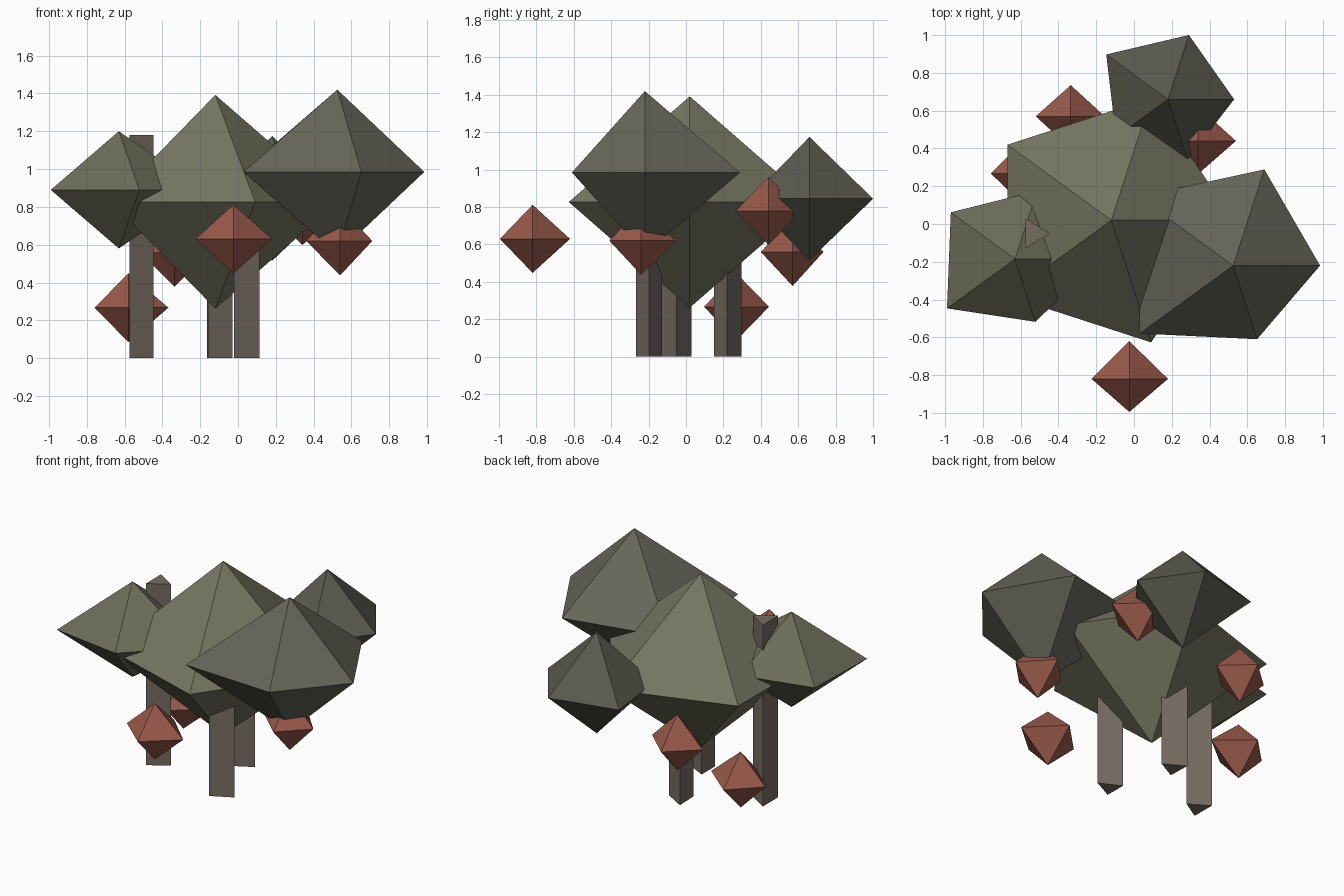
import bpy, bmesh
from math import cos, sin, tau

if "Cube" in bpy.data.objects:
    bpy.data.objects.remove(bpy.data.objects["Cube"])


def material(name, rgb):
    m = bpy.data.materials.new(name)
    m.diffuse_color = (*rgb, 1)
    m.use_nodes = True
    m.node_tree.nodes["Principled BSDF"].inputs["Base Color"].default_value = m.diffuse_color
    return m


def finish(name, bm, mat):
    bmesh.ops.recalc_face_normals(bm, faces=bm.faces)
    me = bpy.data.meshes.new(name)
    bm.to_mesh(me)
    bm.free()
    me.materials.append(mat)
    ob = bpy.data.objects.new(name, me)
    bpy.context.collection.objects.link(ob)


def ring(bm, centre, radii, z):
    n = len(radii)
    return [bm.verts.new((centre[0] + r * cos(tau * i / n), centre[1] + r * sin(tau * i / n), z))
            for i, r in enumerate(radii)]


def gem(name, centre, half_height, radii, mat):
    """Double pyramid with one radius per corner."""
    bm = bmesh.new()
    x, y, z = centre
    mid = ring(bm, centre, radii, z)
    for s in (1, -1):
        tip = bm.verts.new((x, y, z + s * half_height))
        for a, b in zip(mid, mid[1:] + mid[:1]):
            bm.faces.new((a, b, tip))
    finish(name, bm, mat)


def stem(name, centre, radii, height, mat):
    """Three-sided post standing on the ground."""
    bm = bmesh.new()
    low, high = ring(bm, centre, radii, 0), ring(bm, centre, radii, height)
    bm.faces.new(low)
    bm.faces.new(high)
    for i in range(3):
        j = (i + 1) % 3
        bm.faces.new((low[i], low[j], high[j], high[i]))
    finish(name, bm, mat)


bark = material("bark", (0.18, 0.15, 0.12))
red = material("berry_red", (0.32, 0.10, 0.07))
greens = [material("leaf_%d" % i, c) for i, c in enumerate(
    [(0.18, 0.18, 0.12), (0.13, 0.13, 0.10), (0.15, 0.15, 0.10), (0.10, 0.10, 0.075)])]

# Foliage clumps
gem("foliage_main", (-0.12, 0.02, 0.827), 0.565, (0.65, 0.68, 0.68, 0.68, 0.68), greens[0])
gem("foliage_right", (0.525, -0.22, 0.985), 0.435, (0.46, 0.535, 0.62, 0.612, 0.41), greens[1])
gem("foliage_left", (-0.63, -0.185, 0.89), 0.31, (0.45, 0.38, 0.42, 0.445, 0.35), greens[2])
gem("foliage_back", (0.18, 0.66, 0.845), 0.33, (0.35, 0.358, 0.404, 0.34, 0.335), greens[3])

# Trunks
stem("trunk_left", (-0.528, -0.05), (0.082, 0.092, 0.09), 1.18, bark)
stem("trunk_front", (0.018, -0.198), (0.097, 0.08, 0.08), 0.85, bark)
stem("trunk_back", (-0.118, 0.218), (0.088, 0.09, 0.08), 0.85, bark)

# Berries
berries = [
    ((-0.025, -0.82, 0.63), (0.205, 0.20, 0.20, 0.175)),
    ((0.54, -0.24, 0.62), (0.17, 0.185, 0.18, 0.17)),
    ((0.34, 0.44, 0.78), (0.20, 0.18, 0.18, 0.175)),
    ((-0.335, 0.57, 0.56), (0.18, 0.165, 0.185, 0.17)),
    ((-0.58, 0.267, 0.267), (0.212, 0.177, 0.178, 0.17)),
]
for i, (c, radii) in enumerate(berries):
    gem("berry_%d" % (i + 1), c, 0.182, radii, red)
